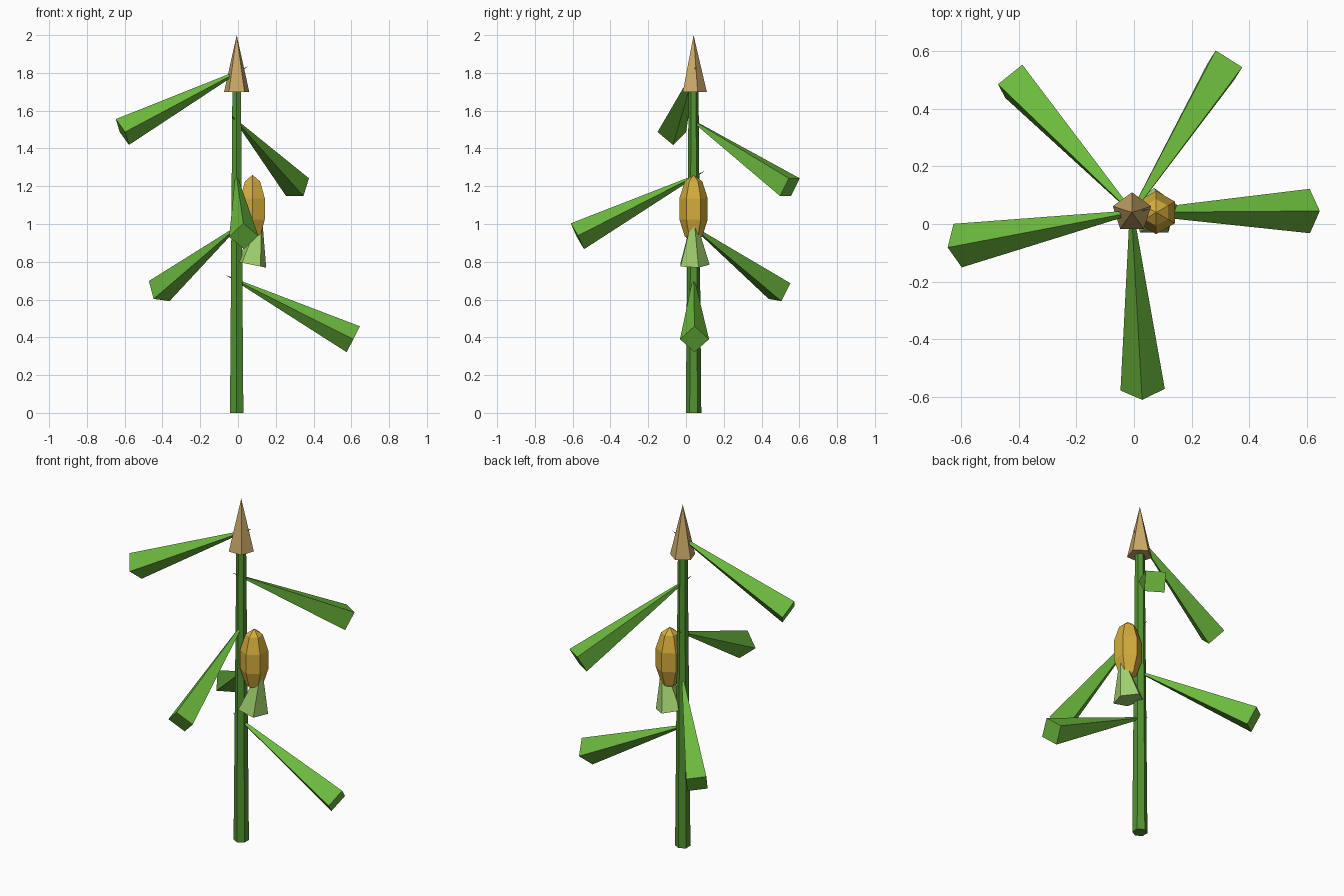
import bpy, bmesh
from math import sin, cos, tau, radians
from mathutils import Matrix, Vector

cube = bpy.data.objects.get("Cube")
if cube:
    bpy.data.objects.remove(cube, do_unlink=True)


def material(name, color):
    mat = bpy.data.materials.new(name)
    mat.use_nodes = True
    mat.diffuse_color = (*color, 1)
    bsdf = next(n for n in mat.node_tree.nodes if n.type == "BSDF_PRINCIPLED")
    bsdf.inputs["Base Color"].default_value = (*color, 1)
    return mat


stalk_green = material("stalk_green", (0.085, 0.29, 0.03))
leaf_green = material("leaf_green", (0.15, 0.49, 0.047))
husk_green = material("husk_green", (0.36, 0.64, 0.155))
ear_yellow = material("ear_yellow", (0.67, 0.42, 0.045))
tassel_tan = material("tassel_tan", (0.60, 0.40, 0.14))


def lathe(name, profile, sides, matrix, mat):
    """Faceted solid of revolution; radius 0 makes a point, first corner on +y."""
    bm = bmesh.new()
    rings = []
    for r, z in profile:
        count = sides if r > 0 else 1
        rings.append([bm.verts.new((r * sin(tau * i / sides), r * cos(tau * i / sides), z))
                      for i in range(count)])
    for low, high in zip(rings, rings[1:]):
        for i in range(sides):
            j = (i + 1) % sides
            corners = [low[i % len(low)], low[j % len(low)],
                       high[j % len(high)], high[i % len(high)]]
            bm.faces.new(list(dict.fromkeys(corners)))
    for ring in (rings[0], rings[-1]):
        if len(ring) > 1:
            bm.faces.new(ring)
    bmesh.ops.recalc_face_normals(bm, faces=bm.faces)
    mesh = bpy.data.meshes.new(name)
    bm.to_mesh(mesh)
    bm.free()
    mesh.materials.append(mat)
    obj = bpy.data.objects.new(name, mesh)
    obj.matrix_world = matrix
    bpy.context.collection.objects.link(obj)
    return obj


def leaf(name, end, tip, roll):
    """Square spike whose point pierces the stalk and whose wide end hangs out."""
    end, tip = Vector(end), Vector(tip)
    axis = (tip - end).normalized()
    side = (-axis).cross(Vector((0, 0, 1))).normalized()
    up = side.cross(-axis)
    y = up * cos(radians(roll)) + side * sin(radians(roll))
    frame = Matrix((y.cross(axis), y, axis)).transposed().to_4x4()
    lathe(name, [(0.077, 0), (0, (tip - end).length)], 4,
          Matrix.Translation(end) @ frame, leaf_green)


# Stalk and tassel
X, Y = -0.007, 0.04
base = Matrix.Translation((X, Y, 0))
lathe("stalk", [(0.041, 0), (0.026, 1.75)], 6, base, stalk_green)
lathe("tassel", [(0.07, 1.7), (0, 2.0)], 5, base, tassel_tan)

# Ear: faceted ellipsoid
ear_profile = [(0, -0.18)]
for latitude in (-54, -18, 18, 54):
    a = radians(latitude)
    ear_profile.append((0.079 * cos(a), 0.18 * sin(a)))
ear_profile.append((0, 0.18))
lathe("ear", ear_profile, 6, Matrix.Translation((0.077, Y, 1.08)), ear_yellow)

# Husk: leaning cone under the ear
lathe("husk", [(0.085, 0), (0, 0.28)], 5,
      Matrix.Translation((0.07, Y, 0.785)) @ Matrix.Rotation(0.2, 4, "Y"), husk_green)

# Leaves
leaf("leaf_left", (0.61, 0.045, 0.39), (-0.065, 0.04, 0.73), 0)
leaf("leaf_back_right", (-0.417, 0.495, 0.645), (0.027, 0.005, 1.01), -38)
leaf("leaf_front", (0.03, -0.575, 0.935), (-0.012, 0.1, 1.28), 3)
leaf("leaf_back_left", (0.315, 0.55, 1.195), (-0.036, -0.006, 1.575), 45)
leaf("leaf_right", (-0.612, -0.075, 1.487), (0.055, 0.052, 1.835), 0)
